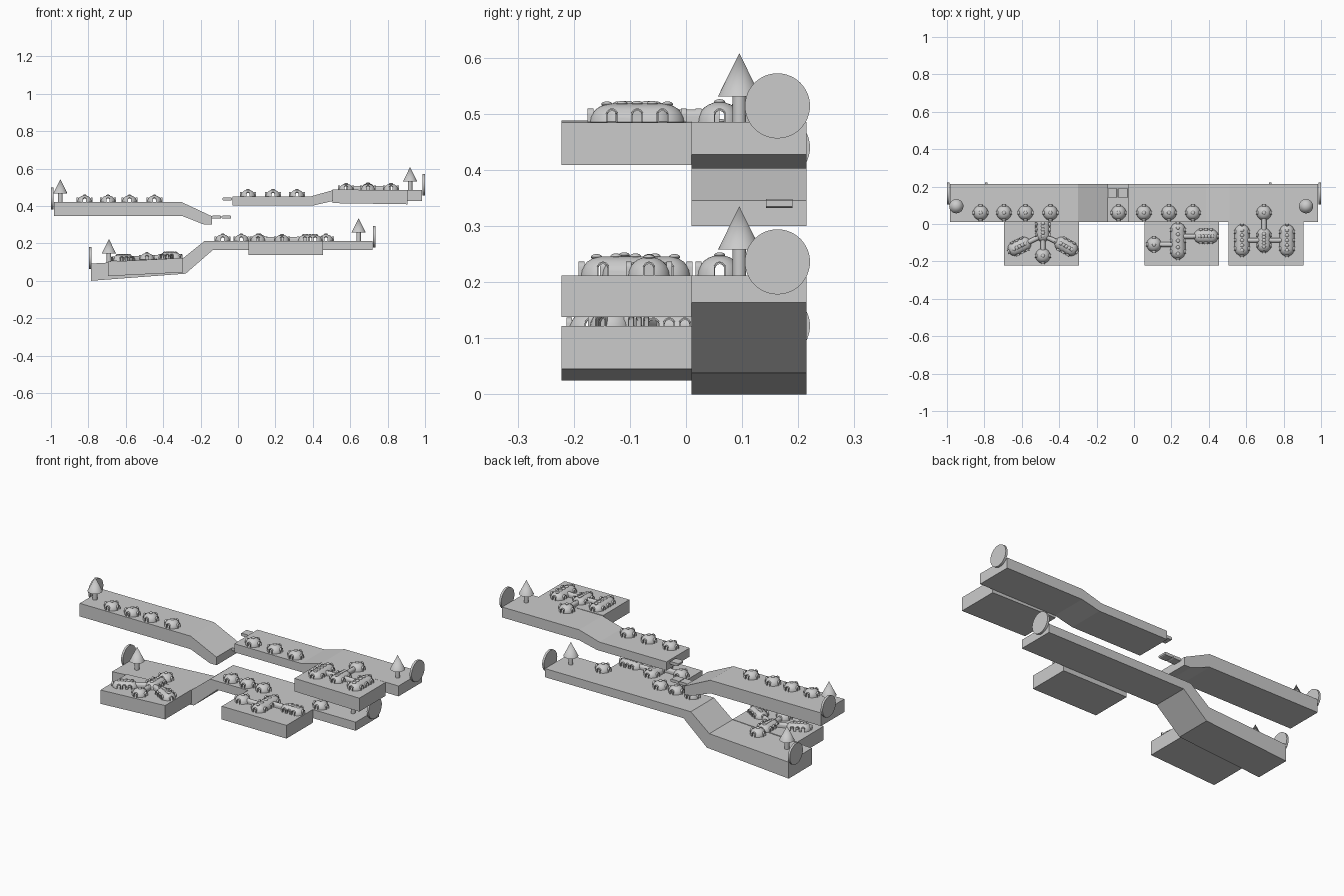
import bpy, bmesh
from math import pi, sin, cos, atan2, hypot
from mathutils import Matrix, Vector

old = bpy.data.objects.get("Cube")
if old:
    bpy.data.objects.remove(old, do_unlink=True)


def link(name, mesh, loc=(0, 0, 0), rot=(0, 0, 0)):
    ob = bpy.data.objects.new(name, mesh)
    ob.location, ob.rotation_euler = loc, rot
    bpy.context.collection.objects.link(ob)
    return ob


def to_mesh(bm, name, smooth=False):
    bmesh.ops.recalc_face_normals(bm, faces=bm.faces)
    mesh = bpy.data.meshes.new(name)
    bm.to_mesh(mesh)
    bm.free()
    if smooth:
        mesh.shade_smooth()
        mesh.set_sharp_from_angle(angle=0.6)
    return mesh


def add_prism(bm, pts, y0, y1, matrix=Matrix()):
    """Extrude an XZ outline along y."""
    face = bm.faces.new([bm.verts.new((x, y0, z)) for x, z in pts])
    out = bmesh.ops.extrude_face_region(bm, geom=[face])["geom"]
    new = [v for v in out if isinstance(v, bmesh.types.BMVert)]
    bmesh.ops.translate(bm, verts=new, vec=(0, y1 - y0, 0))
    bmesh.ops.transform(bm, matrix=matrix, verts=list(face.verts) + new)


def prism(name, pts, y0, y1):
    bm = bmesh.new()
    add_prism(bm, pts, y0, y1)
    return link(name, to_mesh(bm, name))


def arc(r, leg, n=10):
    """Arch outline standing on z = 0."""
    return [(r, 0)] + [(r * cos(pi * i / n), leg + r * sin(pi * i / n))
                       for i in range(n + 1)] + [(-r, 0)]


def cylinder(name, r_low, r_top, z0, z1, loc, rot=(0, 0, 0), seg=32):
    bm = bmesh.new()
    bmesh.ops.create_cone(bm, cap_ends=True, segments=seg, radius1=r_low,
                          radius2=r_top, depth=z1 - z0,
                          matrix=Matrix.Translation((0, 0, (z0 + z1) / 2)))
    return link(name, to_mesh(bm, name, True), loc, rot)


def hut_mesh(name, r, h, half):
    """Hollow dome, stretched by half along x, with framed arched openings."""
    bm = bmesh.new()
    for sx in {-half, half}:
        bmesh.ops.create_uvsphere(bm, u_segments=24, v_segments=12, radius=1,
                                  matrix=Matrix.Translation((sx, 0, 0))
                                  @ Matrix.Diagonal((r, r, h, 1)))
    bmesh.ops.delete(bm, geom=[v for v in bm.verts if v.co.z < -1e-4], context="VERTS")
    if half:
        bmesh.ops.remove_doubles(bm, verts=bm.verts, dist=1e-5)
        bmesh.ops.delete(bm, geom=list(bm.faces) + list(bm.edges), context="EDGES_FACES")
        res = bmesh.ops.convex_hull(bm, input=list(bm.verts))
        spare = {g for g in res["geom_interior"] + res["geom_unused"]
                 if isinstance(g, bmesh.types.BMVert)}
        bmesh.ops.delete(bm, geom=list(spare), context="VERTS")
        base = [f for f in bm.faces if all(v.co.z < 1e-4 for v in f.verts)]
        bmesh.ops.delete(bm, geom=base, context="FACES")
    shell = link(name, to_mesh(bm, name))

    # Opening positions, each facing its local +y
    spots = [(half, 0, -pi / 2), (-half, 0, pi / 2)]
    for x in {-half, 0, half}:
        spots += [(x, 0, 0), (x, 0, pi)]
    mats = [Matrix.Translation((x, y, 0)) @ Matrix.Rotation(a, 4, "Z") for x, y, a in spots]
    bm = bmesh.new()
    for m in mats:
        add_prism(bm, [(x, z - .002) for x, z in arc(.008, .014)], r * .6, r * 1.3, m)
    cutter = link("opening_cutter", to_mesh(bm, "opening_cutter"))
    cutter.hide_render = True
    solid = shell.modifiers.new("wall", "SOLIDIFY")
    solid.thickness, solid.offset = .004, -1
    cut = shell.modifiers.new("openings", "BOOLEAN")
    cut.operation, cut.object, cut.solver = "DIFFERENCE", cutter, "EXACT"
    cut.use_self = True
    dg = bpy.context.evaluated_depsgraph_get()
    baked = bpy.data.meshes.new_from_object(shell.evaluated_get(dg), depsgraph=dg)
    for ob in (shell, cutter):
        bpy.data.objects.remove(ob, do_unlink=True)

    # Arch frames and roof knobs
    bm = bmesh.new()
    bm.from_mesh(baked)
    for m in mats:
        add_prism(bm, arc(.0105, .014) + arc(.008, .014)[::-1], r * .82, r * 1.08, m)
    count = 5 if half else 1
    for i in range(count):
        x = half * 1.2 * (2 * i / (count - 1) - 1) if half else 0
        top = h * (1 if abs(x) <= half else .97)
        bmesh.ops.create_uvsphere(bm, u_segments=12, v_segments=8, radius=1,
                                  matrix=Matrix.Translation((x, 0, top))
                                  @ Matrix.Diagonal((.010, .010, .005, 1)))
    return to_mesh(bm, name, True)


IGLOO = hut_mesh("igloo", .040, .036, 0)
LONG = hut_mesh("long_hut", .040, .033, .045)
BIG = hut_mesh("big_hut", .040, .034, .058)
SHORT = hut_mesh("short_hut", .038, .033, .028)


def tunnel(a, b, ground, r=.013):
    """Half-round passage between two huts."""
    d = Vector(b) - Vector(a)
    bm = bmesh.new()
    add_prism(bm, arc(r, .010), 0, hypot(*d))
    ob = link("tunnel", to_mesh(bm, "tunnel", True), (*a, ground(a[0])))
    ob.rotation_euler.z = atan2(d.y, d.x) - pi / 2
    ob.rotation_euler.x = atan2(ground(b[0]) - ground(a[0]), hypot(*d))


def hut(mesh, x, y, ground, angle=0):
    link(mesh.name, mesh, (x, y, ground(x)), (0, 0, angle))


# Long tracks
BACK, FRONT, EDGE = .215, .01, -.222
prism("upper_right_track", [(-.985, .347), (-.30, .347), (-.18, .30), (-.14, .30),
                            (-.14, .345), (-.30, .42), (-.985, .42)], FRONT, BACK)
prism("upper_left_track", [(-.03, .402), (.40, .402), (.51, .427), (.985, .427),
                           (.985, .485), (.51, .485), (.385, .45), (-.03, .45)], FRONT, BACK)
prism("lower_track", [(-.785, 0), (-.28, .038), (-.135, .164), (.72, .164), (.72, .212),
                      (-.18, .212), (-.295, .12), (-.785, .092)], FRONT, BACK)

# Side platforms
prism("upper_platform", [(.505, .415), (.905, .409), (.905, .484), (.505, .488)], EDGE, FRONT)
prism("middle_platform", [(.055, .138), (.455, .138), (.455, .212), (.055, .212)], EDGE, FRONT)
prism("low_platform", [(-.695, .025), (-.295, .045), (-.295, .122), (-.695, .102)], EDGE, FRONT)

# Ground heights under the buildings
high = lambda x: .485
mid = lambda x: .212
low = lambda x: .122 + (x + .295) * .05

# End discs
for x, z in ((-.993, .44), (.993, .514), (-.79, .122), (.728, .236)):
    cylinder("end_disc", .058, .058, -.006, .006, (x, .163, z), (0, pi / 2, 0), 48)

# Trees
for x, z in ((-.95, .42), (.92, .485), (-.69, .10), (.645, .212)):
    cylinder("tree_trunk", .012, .012, -.005, .05, (x, .095, z))
    cylinder("tree_crown", .038, 0, .046, .123, (x, .095, z))

# Coupling plates
for x, z in ((-.115, .340), (-.062, .340), (-.058, .437)):
    prism("coupling", [(x - .025, z - .005), (x - .02, z - .008), (x + .02, z - .008),
                       (x + .025, z - .005), (x + .025, z + .005), (x + .02, z + .008),
                       (x - .02, z + .008), (x - .025, z + .005)], .143, .19)

# Igloos along the tracks
for xs, z in (((-.82, -.695, -.58, -.447), .42), ((.053, .187, .315), .45),
              ((-.082, .018, .115, .47), .212), ((.695,), .485), ((-.487,), .11)):
    for x in xs:
        link("igloo", IGLOO, (x, .06, z))

# Upper platform huts
for x in (.578, .818):
    hut(LONG, x, -.087, high, pi / 2)
    tunnel((.695, -.087), (x, -.087), high)
hut(SHORT, .695, -.087, high, pi / 2)
tunnel((.695, -.087), (.695, .06), high)

# Middle platform huts
hut(IGLOO, .107, -.11, mid)
hut(BIG, .235, -.09, mid, pi / 2)
hut(SHORT, .385, -.066, mid)
tunnel((.107, -.11), (.235, -.11), mid)
tunnel((.235, -.066), (.385, -.066), mid)

# Low platform huts
hut(SHORT, -.487, -.03, low, pi / 2)
hut(IGLOO, -.487, -.17, low)
hut(SHORT, -.612, -.12, low, .45)
hut(SHORT, -.362, -.12, low, -.5)
for end in ((-.487, -.17), (-.612, -.12), (-.362, -.12), (-.487, .06)):
    tunnel((-.487, -.06), end, low)
